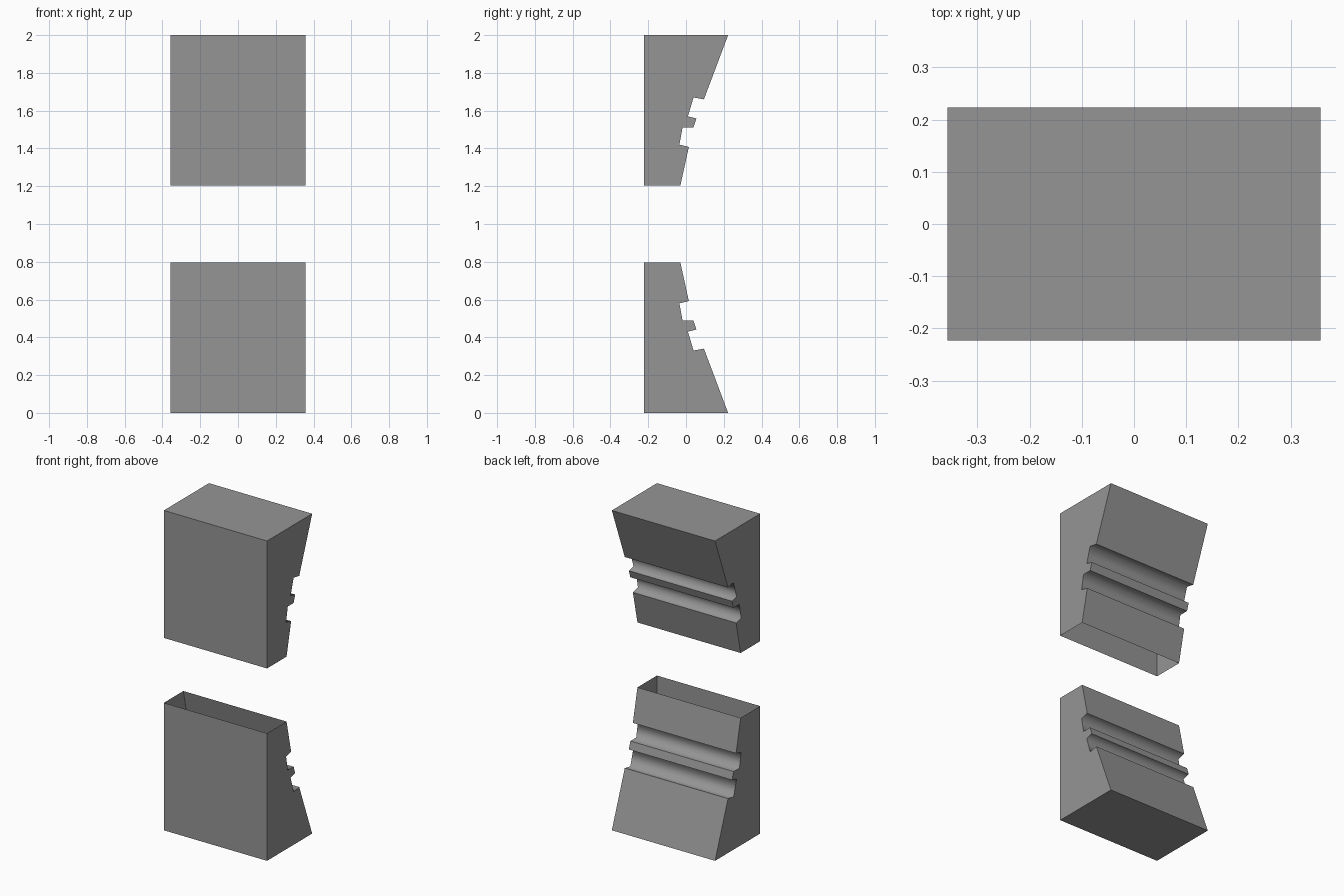
import bpy
import bmesh

old = bpy.data.objects.get("Cube")
if old:
    bpy.data.objects.remove(old, do_unlink=True)

HALF_WIDTH = 0.357

# Plain grey finish
grey = bpy.data.materials.new("plain_grey")
grey.use_nodes = True
grey.diffuse_color = (0.3, 0.3, 0.3, 1)
bsdf = grey.node_tree.nodes["Principled BSDF"]
bsdf.inputs["Base Color"].default_value = (0.3, 0.3, 0.3, 1)
bsdf.inputs["Roughness"].default_value = 0.8

# Side section (y, z): flat front, sloped moulded back with two coves
SECTION = [
    (-0.223, 0.0), (0.223, 0.0),
    (0.095, 0.340), (0.040, 0.330),
    (0.010, 0.430), (0.055, 0.441),
    (0.040, 0.488), (-0.018, 0.488),
    (-0.035, 0.580), (0.015, 0.592),
    (-0.030, 0.797), (-0.223, 0.797),
]


def moulded_block(name, flip):
    """Extrude the section across x, leaving the inner end open."""
    bm = bmesh.new()
    place = lambda z: 2 - z if flip else z
    left, right = [
        [bm.verts.new((x, y, place(z))) for y, z in SECTION]
        for x in (HALF_WIDTH, -HALF_WIDTH)
    ]
    bm.faces.new(left)
    bm.faces.new(right[::-1])
    count = len(SECTION)
    for i in range(count):
        j = (i + 1) % count
        bm.faces.new((left[j], left[i], right[i], right[j]))
    bmesh.ops.recalc_face_normals(bm, faces=bm.faces)
    bm.normal_update()

    # Coves shade softly into their ledges; outer corners stay crisp
    for edge in bm.edges:
        edge.smooth = not edge.is_convex
    for face in bm.faces:
        face.smooth = True

    # Remove the cap that faces the gap between the blocks
    cap = [f for f in bm.faces if abs(f.normal.z) > 0.99
           and 0.7 < f.calc_center_median().z < 1.3]
    bmesh.ops.delete(bm, geom=cap, context='FACES')

    mesh = bpy.data.meshes.new(name)
    bm.to_mesh(mesh)
    bm.free()
    mesh.materials.append(grey)
    obj = bpy.data.objects.new(name, mesh)
    bpy.context.collection.objects.link(obj)


moulded_block("lower_block", False)
moulded_block("upper_block", True)
